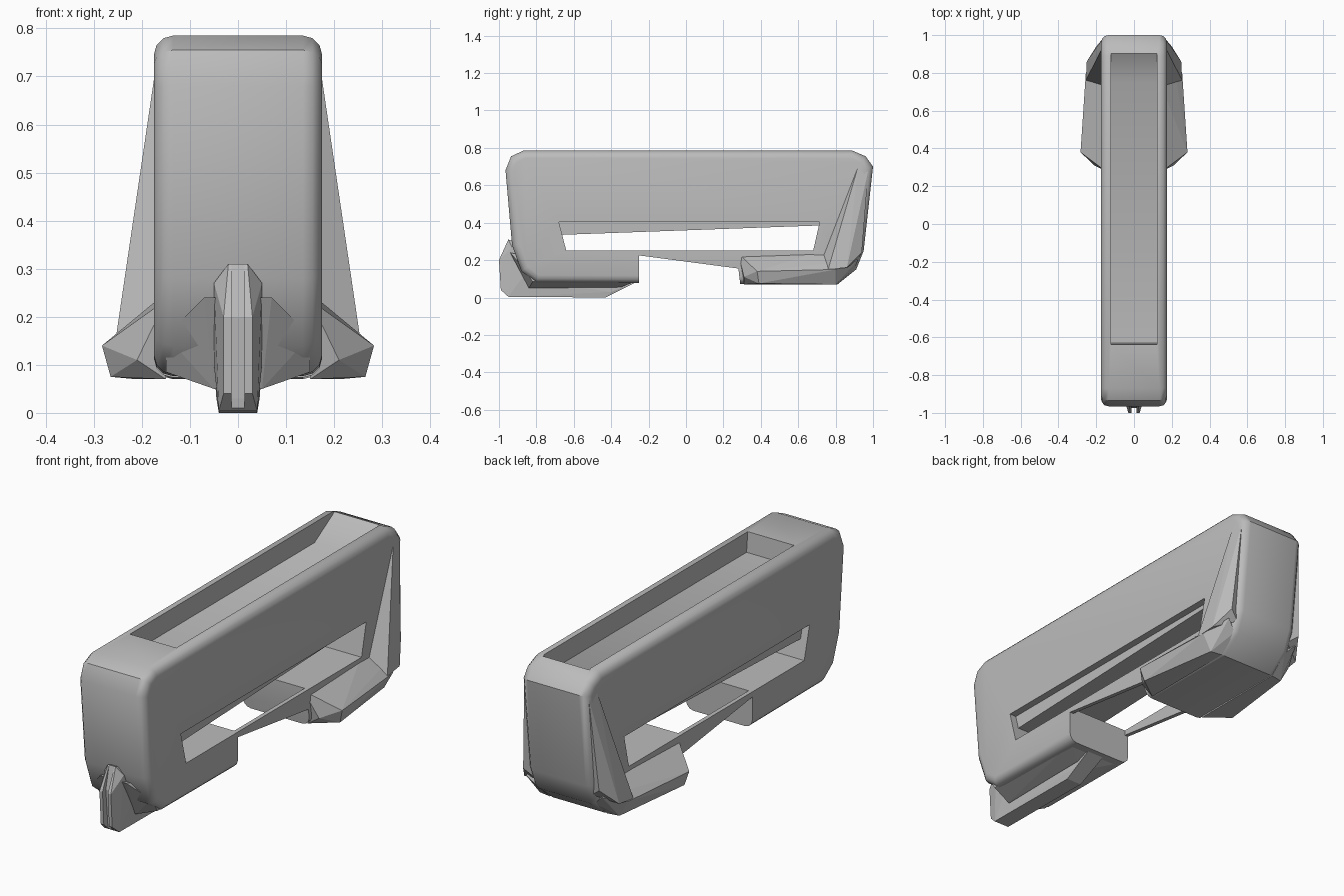
import bpy, bmesh

cube = bpy.data.objects.get("Cube")
if cube:
    bpy.data.objects.remove(cube, do_unlink=True)

grey = bpy.data.materials.new("plain_grey")
grey.use_nodes = True
COLOUR = (0.5, 0.5, 0.5, 1)
grey.diffuse_color = COLOUR
grey.node_tree.nodes["Principled BSDF"].inputs["Base Color"].default_value = COLOUR


def finish(name, bm):
    bmesh.ops.recalc_face_normals(bm, faces=bm.faces)
    mesh = bpy.data.meshes.new(name)
    bm.to_mesh(mesh)
    bm.free()
    mesh.materials.append(grey)
    ob = bpy.data.objects.new(name, mesh)
    bpy.context.collection.objects.link(ob)
    return ob


def prism(name, profile, x0, x1, round_rim=0):
    """Extrude a side profile of (y, z) points across x."""
    bm = bmesh.new()
    face = bm.faces.new([bm.verts.new((x0, y, z)) for y, z in profile])
    out = bmesh.ops.extrude_face_region(bm, geom=[face])
    for v in out["geom"]:
        if isinstance(v, bmesh.types.BMVert):
            v.co.x = x1
    if round_rim:
        rim = [e for e in bm.edges if abs(e.verts[0].co.x - e.verts[1].co.x) < 1e-4]
        bmesh.ops.bevel(bm, geom=rim, offset=round_rim, segments=3,
                        profile=0.5, affect='EDGES')
    return finish(name, bm)


def hull(name, points, side=1):
    bm = bmesh.new()
    for x, y, z in points:
        bm.verts.new((x * side, y, z))
    out = bmesh.ops.convex_hull(bm, input=bm.verts)
    loose = [v for v in out["geom_interior"] if isinstance(v, bmesh.types.BMVert)]
    bmesh.ops.delete(bm, geom=loose, context='VERTS')
    return finish(name, bm)


def cut(ob, cutter):
    mod = ob.modifiers.new("cut", 'BOOLEAN')
    mod.operation = 'DIFFERENCE'
    mod.solver = 'EXACT'
    mod.object = cutter
    cutter.hide_render = True
    bpy.context.view_layer.objects.active = ob
    bpy.ops.object.modifier_apply(modifier=mod.name)
    bpy.data.objects.remove(cutter, do_unlink=True)


def smooth(ob):
    bpy.ops.object.select_all(action='DESELECT')
    ob.select_set(True)
    bpy.context.view_layer.objects.active = ob
    bpy.ops.object.shade_smooth_by_angle(angle=0.6)


# Rounded main body
outline = [(-0.965, 0.68), (-0.935, 0.755), (-0.87, 0.785), (0.89, 0.785),
           (0.96, 0.755), (1.0, 0.70), (0.95, 0.25), (0.91, 0.15),
           (0.81, 0.07), (-0.80, 0.08), (-0.88, 0.14), (-0.93, 0.28)]
body = prism("body", outline, -0.175, 0.175, 0.04)

# Long side window
cut(body, prism("window_cutter", [(-0.68, 0.405), (-0.64, 0.25),
                                  (0.68, 0.25), (0.715, 0.405)], -0.5, 0.5))
# Gap between the feet, leaving a thin tapering bar on each side
cut(body, prism("gap_cutter", [(-0.25, 0.225), (-0.25, -0.1),
                               (0.31, -0.1), (0.28, 0.155)], -0.5, 0.5))
cut(body, prism("underside_cutter", [(-0.25, 0.3), (-0.25, -0.1),
                                     (0.28, -0.1), (0.28, 0.3)], -0.155, 0.155))
# Sunken top tray that ramps up at the back
cut(body, prism("tray_cutter", [(-0.65, 0.9), (-0.63, 0.69), (0.75, 0.69),
                                (0.91, 0.785), (0.91, 0.9)], -0.122, 0.122))
smooth(body)

# Sloping ceiling inside the window
prism("window_ceiling", [(-0.69, 0.42), (-0.67, 0.335), (0.71, 0.385), (0.72, 0.42)],
      -0.14, 0.14)

# Flared rear foot and rear corner on both sides
foot = [(0.15, 0.28, 0.235), (0.15, 0.31, 0.07), (0.21, 0.31, 0.11),
        (0.283, 0.38, 0.14), (0.265, 0.39, 0.075), (0.255, 0.80, 0.15),
        (0.21, 0.80, 0.07), (0.15, 0.81, 0.07), (0.15, 0.72, 0.25),
        (0.2, 0.92, 0.2), (0.15, 0.9, 0.15)]
corner = [(0.15, 0.73, 0.25), (0.255, 0.76, 0.15), (0.25, 0.86, 0.16),
          (0.2, 0.94, 0.24), (0.17, 0.975, 0.68), (0.174, 0.92, 0.7),
          (0.15, 0.9, 0.5), (0.15, 0.92, 0.2)]
for side, label in ((1, "left"), (-1, "right")):
    hull(label + "_rear_foot", foot, side)
    hull(label + "_rear_corner", corner, side)

# Shallow keel base under the front foot
base = []
for s in (-1, 1):
    base += [(s * 0.15, -0.82, 0.085), (s * 0.15, -0.27, 0.085),
             (s * 0.05, -0.84, 0.05), (s * 0.05, -0.35, 0.055),
             (s * 0.07, -0.94, 0.24), (s * 0.15, -0.87, 0.16)]
hull("keel_base", base)

# Front keel with a groove down its nose
keel_points = []
for s in (-1, 1):
    keel_points += [(s * 0.02, -0.95, 0.31), (s * 0.05, -0.93, 0.27),
                    (s * 0.03, -1.0, 0.2), (s * 0.03, -0.99, 0.04),
                    (s * 0.04, -0.95, 0.004), (s * 0.04, -0.43, 0.0),
                    (s * 0.045, -0.40, 0.03), (s * 0.045, -0.27, 0.08),
                    (s * 0.05, -0.88, 0.1)]
keel = hull("keel", keel_points)
cut(keel, prism("groove_cutter", [(-1.1, 0.4), (-0.93, 0.4), (-0.975, 0.2),
                                  (-0.96, 0.03), (-0.94, -0.1), (-1.1, -0.1)],
                -0.014, 0.014))
